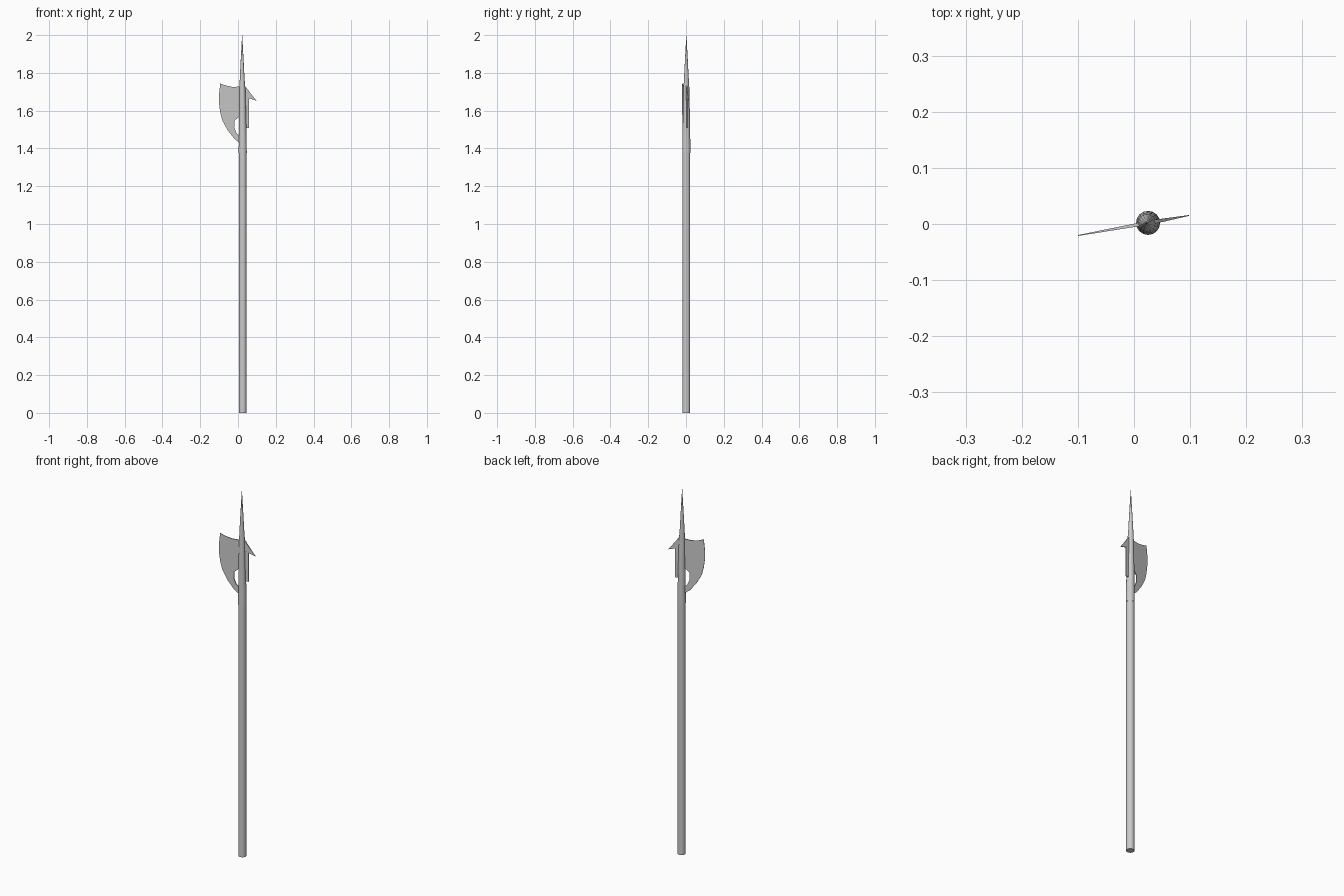
import bpy, bmesh, math

if "Cube" in bpy.data.objects:
    bpy.data.objects.remove(bpy.data.objects["Cube"])

CX, CY = 0.025, 0.002      # pole axis
SLOPE = 0.18               # the head is turned slightly about the pole


def finish(name, bm, smooth):
    bmesh.ops.recalc_face_normals(bm, faces=bm.faces[:])
    me = bpy.data.meshes.new(name)
    bm.to_mesh(me)
    bm.free()
    ob = bpy.data.objects.new(name, me)
    bpy.context.collection.objects.link(ob)
    if smooth:
        bpy.ops.object.select_all(action='DESELECT')
        bpy.context.view_layer.objects.active = ob
        ob.select_set(True)
        bpy.ops.object.shade_smooth_by_angle(angle=math.radians(35))
    return ob


def lathe(name, profile, sides=16):
    """Stack of rings (radius, z, x offset) around the pole axis."""
    bm = bmesh.new()
    rings = []
    for r, z, dx in profile:
        rings.append([bm.verts.new((CX + dx + r * math.cos(a), CY + r * math.sin(a), z))
                      for a in (2 * math.pi * i / sides for i in range(sides))])
    for lo, hi in zip(rings, rings[1:]):
        for i in range(sides):
            j = (i + 1) % sides
            bm.faces.new((lo[i], lo[j], hi[j], hi[i]))
    bm.faces.new(rings[0][::-1])
    bm.faces.new(rings[-1])
    return finish(name, bm, True)


def plate(name, outline, reach, thick, edge):
    """Flat blade in the turned head plane, thinning away from the pole."""
    bm = bmesh.new()
    sides = []
    for s in (-1, 1):
        loop = []
        for x, z in outline:
            t = abs(x - CX) / reach
            h = thick + (edge - thick) * t
            loop.append(bm.verts.new((x, CY + SLOPE * (x - CX) + s * h, z)))
        sides.append(loop)
        bm.faces.new(loop)
    n = len(outline)
    for i in range(n):
        j = (i + 1) % n
        bm.faces.new((sides[0][i], sides[0][j], sides[1][j], sides[1][i]))
    return finish(name, bm, False)


# Wooden pole
lathe("pole", [(0.0203, 0.0, 0), (0.0203, 1.42, 0)])

# Socket running up into the top spike
lathe("socket_and_spike", [
    (0.0215, 1.375, 0), (0.0205, 1.45, 0), (0.0185, 1.58, -0.001),
    (0.0155, 1.72, -0.002), (0.0120, 1.78, -0.003), (0.0080, 1.86, -0.003),
    (0.0004, 2.0, -0.003)])

# Axe blade with a gap beside the socket
plate("axe_blade", [
    (CX, 1.728), (0.005, 1.727), (-0.03, 1.726), (-0.065, 1.733), (-0.094, 1.744),
    (-0.1, 1.69), (-0.1, 1.635), (-0.094, 1.59), (-0.083, 1.548), (-0.054, 1.495),
    (-0.018, 1.45), (0.006, 1.431), (CX, 1.425),
    (CX, 1.466), (0.008, 1.468), (-0.007, 1.48), (-0.02, 1.512),
    (-0.018, 1.547), (0.006, 1.568), (CX, 1.572)], 0.125, 0.0035, 0.0008)

# Back spike
plate("back_spike", [
    (CX, 1.745), (0.042, 1.725), (0.068, 1.69), (0.098, 1.652), (0.06, 1.665),
    (CX, 1.665)], 0.073, 0.004, 0.0008)

# Flat tang below the back spike
plate("back_tang", [(CX, 1.67), (0.059, 1.67), (0.059, 1.508), (CX, 1.508)],
      0.073, 0.004, 0.0012)
